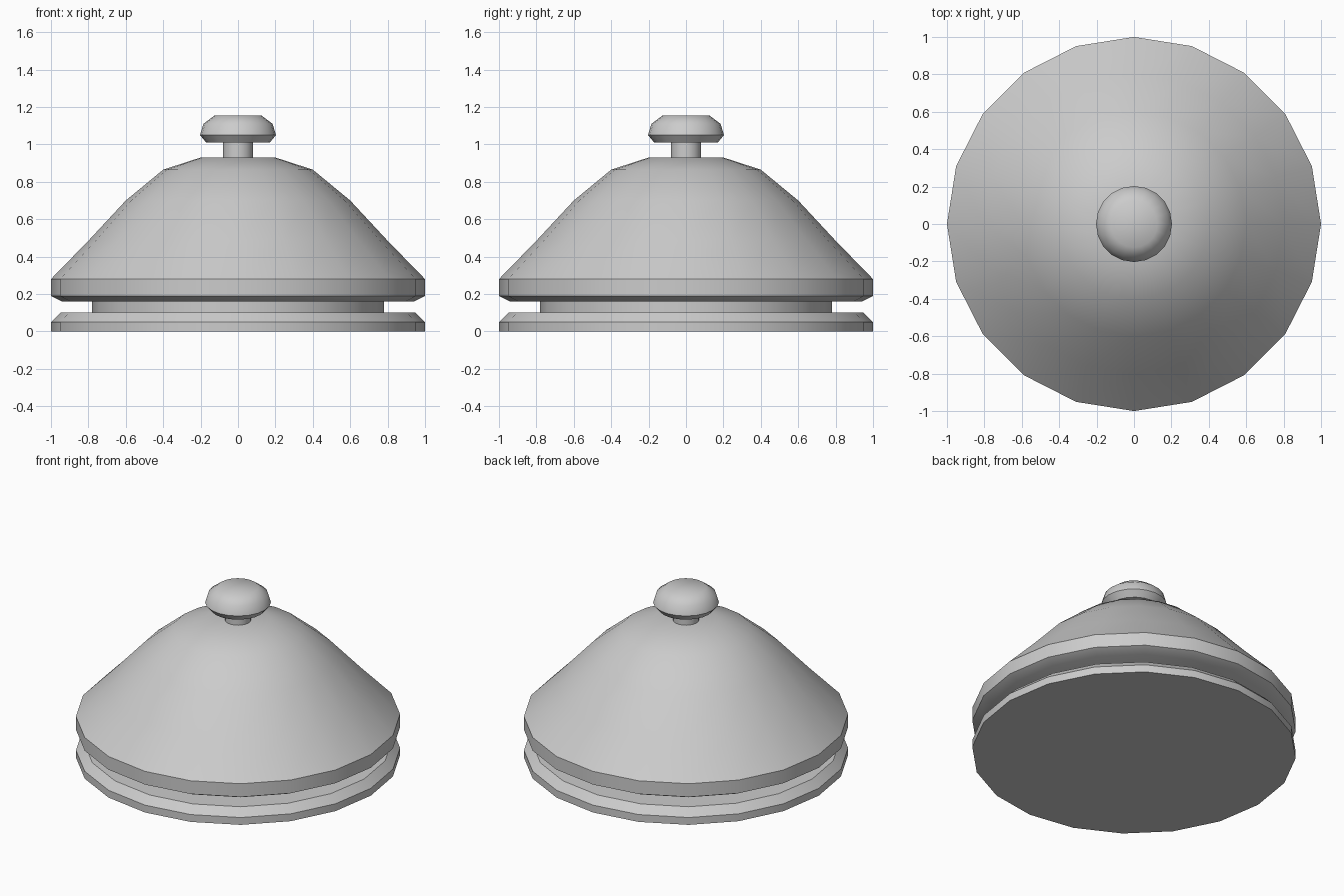
import bpy, bmesh, math

if "Cube" in bpy.data.objects:
    bpy.data.objects.remove(bpy.data.objects["Cube"])

SIDES = 20


def lathe(name, profile, smooth_angle=30):
    """Turn (radius, z) points around z; ends are closed with flat caps."""
    bm = bmesh.new()
    rings = []
    for r, z in profile:
        rings.append([bm.verts.new((r * math.cos(math.tau * i / SIDES),
                                    r * math.sin(math.tau * i / SIDES), z))
                      for i in range(SIDES)])
    for low, high in zip(rings, rings[1:]):
        for i in range(SIDES):
            j = (i + 1) % SIDES
            bm.faces.new((low[i], low[j], high[j], high[i]))
    bm.faces.new(rings[0][::-1])
    bm.faces.new(rings[-1])
    mesh = bpy.data.meshes.new(name)
    bm.to_mesh(mesh)
    bm.free()
    obj = bpy.data.objects.new(name, mesh)
    bpy.context.collection.objects.link(obj)
    bpy.ops.object.select_all(action='DESELECT')
    obj.select_set(True)
    bpy.context.view_layer.objects.active = obj
    bpy.ops.object.shade_smooth_by_angle(angle=math.radians(smooth_angle))
    return obj


# Foot plate with a bevelled upper edge
lathe("base_plate", [(1, 0), (1, 0.05), (0.95, 0.10)])

# Recessed ring between plate and dome
lathe("neck_ring", [(0.78, 0.09), (0.78, 0.17)])

# Bell dome with a thick rim
lathe("bell_dome", [(0.94, 0.16), (1, 0.19), (1, 0.28), (0.8, 0.485),
                    (0.6, 0.70), (0.4, 0.865), (0.2, 0.93)])

# Plunger stem and push button
lathe("button_stem", [(0.08, 0.92), (0.08, 1.02)])
lathe("push_button", [(0.17, 1.01), (0.203, 1.05), (0.185, 1.11),
                      (0.125, 1.155)], 40)
